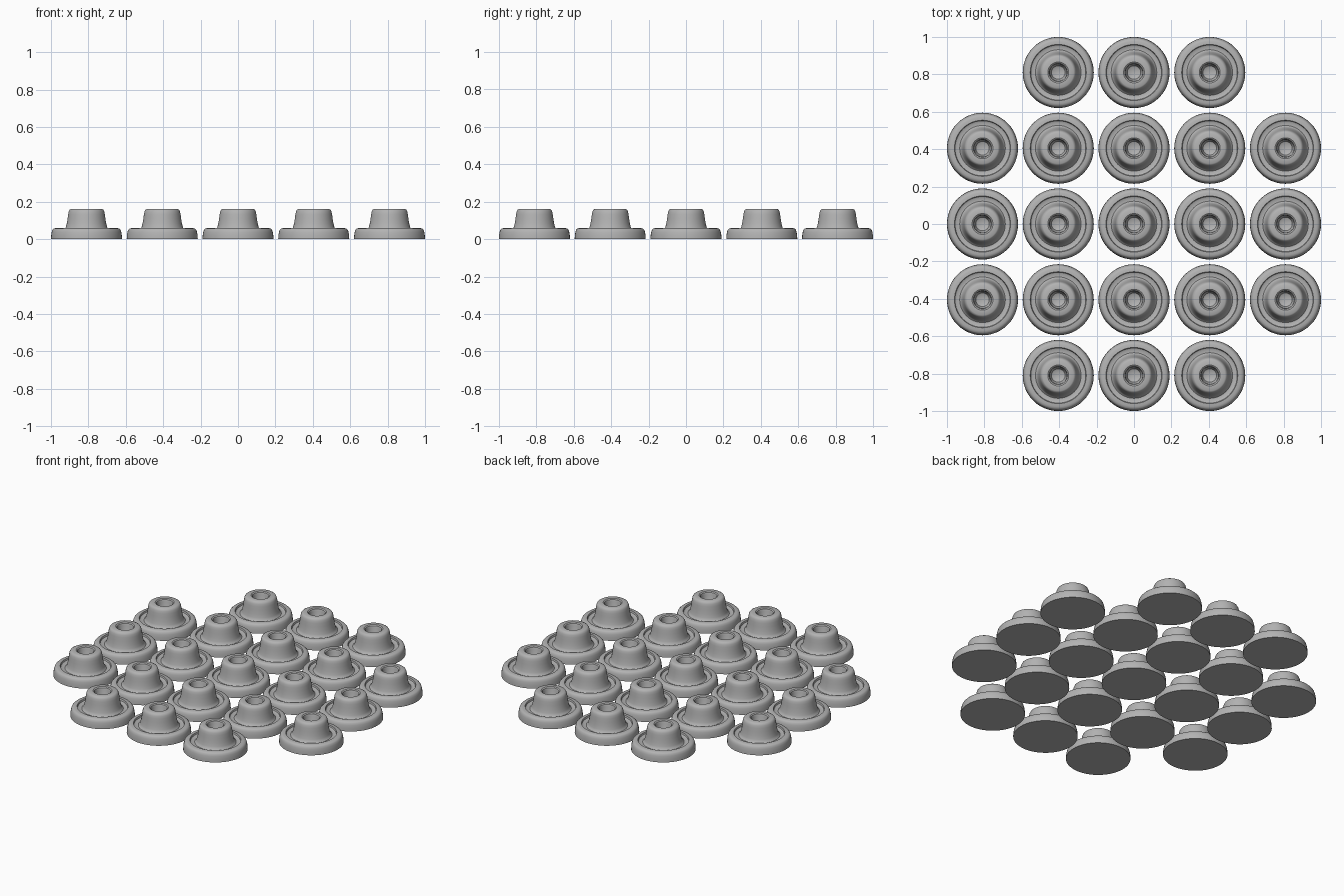
import bpy, bmesh, math

if "Cube" in bpy.data.objects:
    bpy.data.objects.remove(bpy.data.objects["Cube"])

SEGMENTS = 48
PITCH = 0.405

# Half profile (radius, height) from the underside up, over the hub and into the hole
PROFILE = [
    (0.190, 0.0), (0.189, 0.020), (0.186, 0.038), (0.182, 0.050), (0.176, 0.056),
    (0.166, 0.059), (0.150, 0.060),                                   # base flange
    (0.147, 0.050), (0.140, 0.046), (0.122, 0.046),                   # groove
    (0.115, 0.052), (0.110, 0.065), (0.105, 0.085), (0.101, 0.110),
    (0.098, 0.132), (0.095, 0.147), (0.090, 0.157), (0.082, 0.162),   # hub wall
    (0.056, 0.162), (0.049, 0.157), (0.045, 0.145), (0.043, 0.120),
    (0.036, 0.105), (0.020, 0.098),                                   # hole
]

grey = bpy.data.materials.new("plain_grey")
grey.diffuse_color = (0.45, 0.45, 0.45, 1)
grey.use_nodes = True
grey.node_tree.nodes["Principled BSDF"].inputs["Base Color"].default_value = grey.diffuse_color


def lathe(name, profile):
    """Closed solid of revolution about z."""
    bm = bmesh.new()
    rings = []
    for r, z in profile:
        rings.append([bm.verts.new((r * math.cos(a), r * math.sin(a), z))
                      for a in (2 * math.pi * i / SEGMENTS for i in range(SEGMENTS))])
    for low, high in zip(rings, rings[1:]):
        for i in range(SEGMENTS):
            j = (i + 1) % SEGMENTS
            bm.faces.new((low[i], low[j], high[j], high[i]))
    bm.faces.new(rings[0][::-1])
    bm.faces.new(rings[-1])
    mesh = bpy.data.meshes.new(name)
    bm.to_mesh(mesh)
    bm.free()
    mesh.materials.append(grey)
    return mesh


# One flanged hub, smoothed while keeping its crisp edges
hub_mesh = lathe("flanged_hub", PROFILE)
first = bpy.data.objects.new("flanged_hub", hub_mesh)
bpy.context.collection.objects.link(first)
bpy.context.view_layer.objects.active = first
first.select_set(True)
bpy.ops.object.shade_smooth_by_angle(angle=math.radians(35))

# Five by five layout without the corners
for ix in range(-2, 3):
    for iy in range(-2, 3):
        if abs(ix) == 2 and abs(iy) == 2 or (ix, iy) == (0, 0):
            continue
        hub = first.copy()
        hub.name = f"flanged_hub_{ix + 3}_{iy + 3}"
        hub.location = (ix * PITCH, iy * PITCH, 0)
        bpy.context.collection.objects.link(hub)
